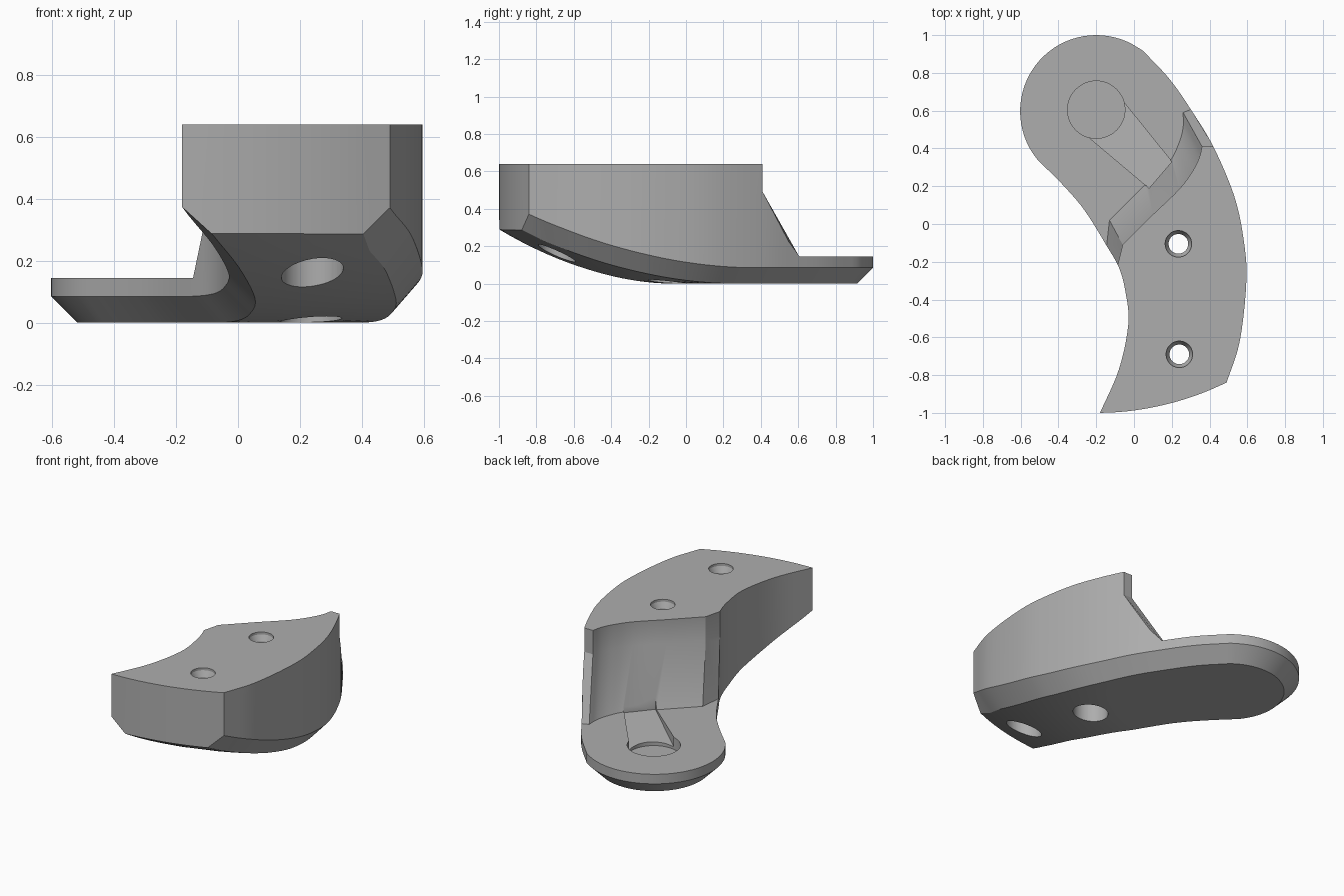
import bpy, bmesh
from math import atan2, cos, sin, hypot, pi
from mathutils import Vector

cube = bpy.data.objects.get("Cube")
if cube:
    bpy.data.objects.remove(cube, do_unlink=True)

PIVOT = Vector((-0.2, 0.597))
PAD_R, END_R, TOP, PAD_Z, BEVEL = 0.403, 1.6, 0.64, 0.145, 0.085
ARC = 10

grey = bpy.data.materials.new("matte_grey")
grey.use_nodes = True
grey.diffuse_color = (0.42, 0.42, 0.42, 1)
grey.node_tree.nodes["Principled BSDF"].inputs["Base Color"].default_value = grey.diffuse_color


def make_object(name, bm):
    bmesh.ops.recalc_face_normals(bm, faces=bm.faces)
    mesh = bpy.data.meshes.new(name)
    bm.to_mesh(mesh)
    bm.free()
    mesh.materials.append(grey)
    obj = bpy.data.objects.new(name, mesh)
    bpy.context.collection.objects.link(obj)
    return obj


def loft(name, rings):
    """Closed solid through matching rings of 3D points."""
    bm = bmesh.new()
    rows = [[bm.verts.new(p) for p in ring] for ring in rings]
    n = len(rows[0])
    for a, b in zip(rows, rows[1:]):
        for i in range(n):
            j = (i + 1) % n
            bm.faces.new((a[i], a[j], b[j], b[i]))
    bm.faces.new(rows[0])
    bm.faces.new(rows[-1])
    return make_object(name, bm)


def circle(x, y, r, z, n=48):
    return [(x + r * cos(2 * pi * i / n), y + r * sin(2 * pi * i / n), z) for i in range(n)]


def spline(points, steps):
    """Catmull-Rom curve through the points."""
    p = [Vector(q) for q in points]
    p = [2 * p[0] - p[1]] + p + [2 * p[-1] - p[-2]]
    out = []
    for a, b, c, d in zip(p, p[1:], p[2:], p[3:]):
        for k in range(steps):
            t = k / steps
            out.append(0.5 * (2 * b + (c - a) * t + (2 * a - 5 * b + 4 * c - d) * t * t
                              + (3 * b - a - 3 * c + d) * t ** 3))
    return out + [p[-2]]


def polar(p):
    d = p - PIVOT
    return d.length, atan2(d.y, d.x)


def from_polar(r, a):
    return PIVOT + Vector((r * cos(a), r * sin(a)))


def underside(r):
    return 0.29 * max(0, (r - 0.68) / (END_R - 0.68)) ** 2


# Plan outline: inner side, round pad, outer side
inner = spline([(-.18, -1), (-.08, -.77), (-.03, -.53), (-.045, -.36), (-.08, -.23),
                (-.145, -.115), (-.26, .07), (-.37, .2), (-.49, .32)], 5)
outer = spline([(.49, -.84), (.56, -.62), (.595, -.3), (.58, -.08), (.53, .15),
                (.42, .41), (.305, .6), (.19, .765), (.05, .915)], 5)
rows = len(inner)
a0, a1 = polar(inner[-1])[1] + 2 * pi, polar(outer[-1])[1]
cap = [from_polar(PAD_R, a0 + (a1 - a0) * i / 36) for i in range(1, 36)]
outline = inner + cap + outer[::-1]
n = len(outline)

# Inset outline for the bevelled lower edge
inset = []
for i, p in enumerate(outline):
    t = (outline[min(i + 1, n - 1)] - outline[max(i - 1, 0)]).normalized()
    inset.append(p + Vector((t.y, -t.x)) * BEVEL)
for i, sign in ((0, 1), (n - 1, -1)):
    r, a = polar(outline[i])
    inset[i] = from_polar(r, a + sign * BEVEL * 1.1 / r)

# Body: walls, bevel, curved underside and curved end
bm = bmesh.new()
top = [bm.verts.new((p.x, p.y, TOP)) for p in outline]
mid = [bm.verts.new((p.x, p.y, underside(polar(p)[0]) + BEVEL)) for p in outline]
low = [bm.verts.new((p.x, p.y, underside(polar(p)[0]))) for p in inset]
for i in range(n - 1):
    bm.faces.new((top[i], top[i + 1], mid[i + 1], mid[i]))
    bm.faces.new((mid[i], mid[i + 1], low[i + 1], low[i]))
grid = []
for i in range(rows):
    (r0, b0), (r1, b1) = polar(inset[i]), polar(inset[n - 1 - i])
    line = [low[i]]
    for k in range(1, ARC):
        f = k / ARC
        r = r0 + (r1 - r0) * f
        line.append(bm.verts.new((*from_polar(r, b0 + (b1 - b0) * f), underside(r))))
    grid.append(line + [low[n - 1 - i]])
for a, b in zip(grid, grid[1:]):
    for k in range(ARC):
        bm.faces.new((a[k], a[k + 1], b[k + 1], b[k]))
bm.faces.new(low[rows - 1:n - rows + 1] + grid[-1][1:-1][::-1])
end_top = []
for v in grid[0]:
    r, a = polar(v.co.xy)
    end_top.append(bm.verts.new((*from_polar(r, a), TOP)))
for k in range(ARC):
    bm.faces.new((grid[0][k], grid[0][k + 1], end_top[k + 1], end_top[k]))
bm.faces.new((top[0], mid[0], low[0], end_top[0]))
bm.faces.new((top[-1], mid[-1], low[-1], end_top[-1]))
bm.faces.new(top + end_top[::-1])
body = make_object("curved_bracket_body", bm)

# Step cutter: sloping concave wall above the round pad
base = [(-.163, -.28), (-.13, .02)] + [tuple(p) for p in spline(
    [(.04, .19), (.18, .32), (.235, .42), (.26, .51), (.26, .59)], 4)] + [(.45, .667)]
crest = [(-.115, -.33), (-.06, -.11)] + [tuple(p) for p in spline(
    [(.1, .05), (.24, .185), (.31, .28), (.345, .35), (.36, .41)], 4)] + [(.6, .41)]
far = [(1, .7), (1, 1.3), (-1, 1.3), (-1, -.2)]
cutters = [loft("step_cutter", [[(x, y, z) for x, y in c + far] for c, z in
                                ((base, PAD_Z), (crest, 0.49), (crest, 0.9))])]

# Screw holes: countersunk on top, wide bore from below
for x, y in ((.235, -.105), (.24, -.69)):
    cutters.append(loft("screw_hole_cutter", [circle(x, y, r, z) for r, z in (
        (.1, -.1), (.1, .45), (.052, .45), (.052, .59), (.07, .625), (.07, .8))]))

# Pad pocket and the tapered groove running into the step wall
cutters.append(loft("pocket_cutter", [circle(-.2, .605, .152, z) for z in (.07, .4)]))
groove = [(-.235, .455), (.08, .19), (.2, .33), (-.05, .64), (-.2, .6)]
floor = [.085, .135, .135, .085, .075]
cutters.append(loft("groove_cutter", [[(x, y, z) for (x, y), z in zip(groove, floor)],
                                      [(x, y, .4) for x, y in groove]]))

bpy.ops.object.select_all(action='DESELECT')
body.select_set(True)
bpy.context.view_layer.objects.active = body
for c in cutters:
    c.hide_render = True
    mod = body.modifiers.new(c.name, 'BOOLEAN')
    mod.operation, mod.solver, mod.object = 'DIFFERENCE', 'EXACT', c
    bpy.ops.object.modifier_apply(modifier=mod.name)
    bpy.data.objects.remove(c, do_unlink=True)
bpy.ops.object.shade_smooth_by_angle(angle=0.45)
